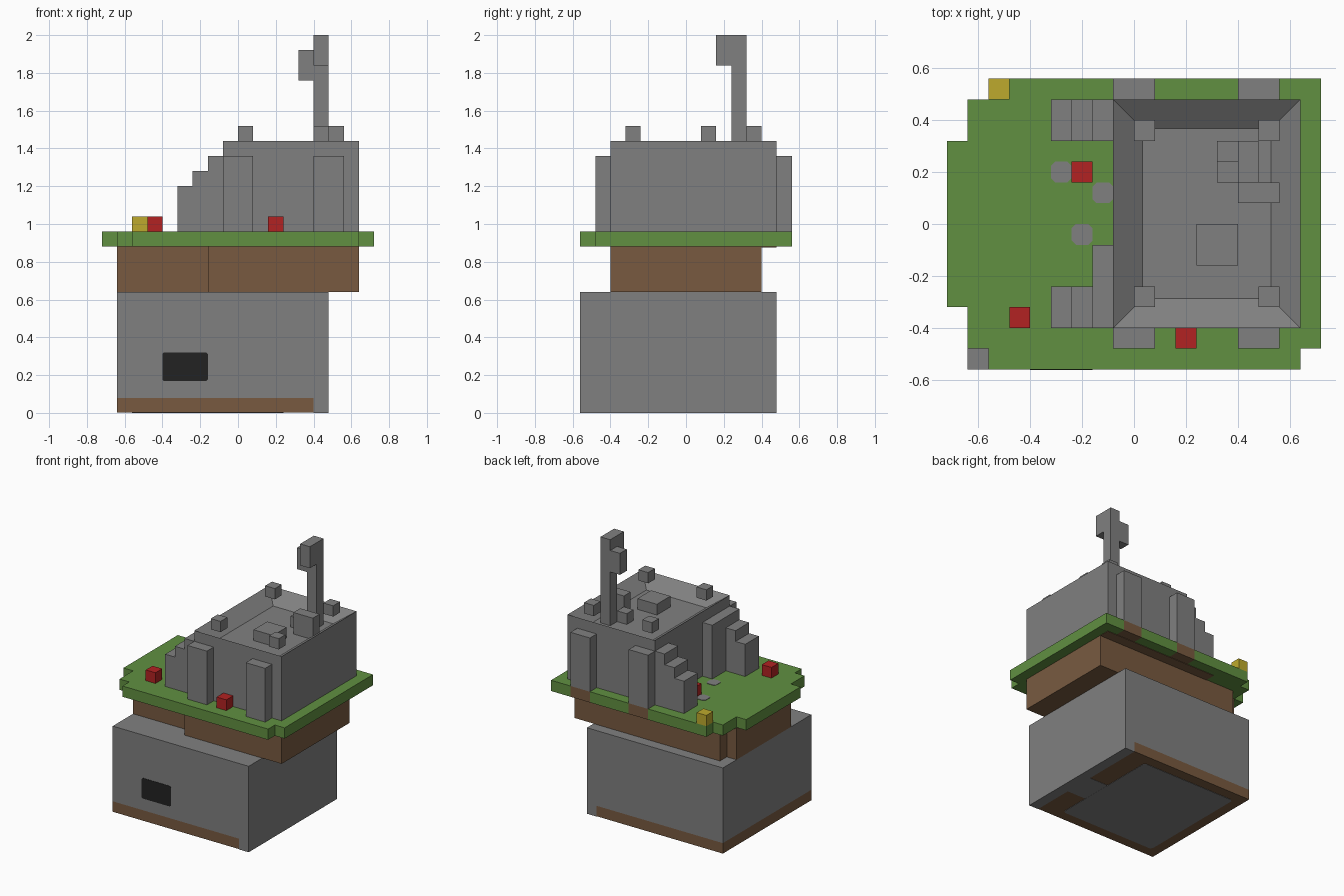
import bpy, bmesh
from mathutils import Vector

cube = bpy.data.objects.get("Cube")
if cube:
    bpy.data.objects.remove(cube, do_unlink=True)


def material(name, rgb):
    m = bpy.data.materials.new(name)
    m.use_nodes = True
    m.diffuse_color = (*rgb, 1)
    m.node_tree.nodes["Principled BSDF"].inputs["Base Color"].default_value = (*rgb, 1)
    return m


STONE = material("stone grey", (0.216, 0.216, 0.216))
GRASS = material("grass green", (0.119, 0.279, 0.053))
DIRT = material("dirt brown", (0.188, 0.102, 0.051))
RED = material("flower red", (0.445, 0.016, 0.016))
YELLOW = material("flower yellow", (0.515, 0.402, 0.026))
BLACK = material("opening black", (0.016, 0.016, 0.016))

U = 0.08  # one block


def prism(name, mat, points, lo, hi, axis="z"):
    """Extrude an outline, given in blocks, along z or y."""
    def place(a, b, h):
        return Vector((a, b, h) if axis == "z" else (a, h, b)) * U
    bm = bmesh.new()
    face = bm.faces.new([bm.verts.new(place(a, b, lo)) for a, b in points])
    new = bmesh.ops.extrude_face_region(bm, geom=[face])["geom"]
    verts = [g for g in new if isinstance(g, bmesh.types.BMVert)]
    bmesh.ops.translate(bm, verts=verts, vec=place(0, 0, hi - lo))
    bmesh.ops.recalc_face_normals(bm, faces=bm.faces)
    return finish(name, mat, bm)


def finish(name, mat, bm):
    mesh = bpy.data.meshes.new(name)
    bm.to_mesh(mesh)
    bm.free()
    mesh.materials.append(mat)
    obj = bpy.data.objects.new(name, mesh)
    bpy.context.collection.objects.link(obj)
    return obj


def box(name, mat, x, y, z):
    """Box from (low, high) block ranges."""
    return prism(name, mat, [(x[0], y[0]), (x[1], y[0]), (x[1], y[1]), (x[0], y[1])], *z)


def patch(name, mat, a, b, lo, hi, axis="z", c=0.2):
    """Thin plate with clipped corners."""
    pts = [(a[0] + c, b[0]), (a[1] - c, b[0]), (a[1], b[0] + c), (a[1], b[1] - c),
           (a[1] - c, b[1]), (a[0] + c, b[1]), (a[0], b[1] - c), (a[0], b[0] + c)]
    return prism(name, mat, pts, lo, hi, axis)


# Stone base with its dirt footing and underside
box("base_block", STONE, (-8, 6), (-7, 6), (1, 8))
box("base_footing", DIRT, (-8, 5), (-7, 6), (0.03, 1))
box("base_footing_edge", STONE, (5, 6), (-7, 6), (0, 1))
patch("underside_stone", STONE, (-7, 3), (-6, 5), 0, 0.1)
box("underside_gap", STONE, (2.9, 5), (-3, 0), (0.01, 0.1))
patch("base_opening", BLACK, (-5, -2), (2.1, 4), -7.03, -6.95, "y", 0.1)

# Dirt layer
prism("dirt_layer", DIRT, [(-8, -4), (-2, -4), (-2, -5), (8, -5), (8, 5), (-7, 5),
                           (-7, 4), (-8, 4)], 8, 11)

# Grass plate, notched at the rear pillar feet
prism("grass_plate", GRASS, [(-7, -7), (8, -7), (8, -6), (9, -6), (9, 7), (7, 7), (7, 6),
                             (5, 6), (5, 7), (1, 7), (1, 6), (-1, 6), (-1, 7), (-7, 7),
                             (-7, 6), (-8, 6), (-8, 4), (-9, 4), (-9, -4), (-8, -4),
                             (-8, -6), (-7, -6)], 11, 12)
box("dirt_under_wall", DIRT, (-4, 8), (4.5, 6), (10.96, 11.05))

# Castle keep with a sunken roof
bm = bmesh.new()
bmesh.ops.create_cube(bm, size=1)
for v in bm.verts:
    v.co = Vector((3.5 + 9 * v.co.x, 0.5 + 11 * v.co.y, 15 + 6 * v.co.z)) * U
roof = max(bm.faces, key=lambda f: f.calc_center_median().z)
bmesh.ops.inset_region(bm, faces=[roof], thickness=2 * U)
bmesh.ops.translate(bm, verts=roof.verts, vec=(0, 0, -U))
finish("castle_keep", STONE, bm)

# Stepped side wings
steps = [(-1, 12), (-1, 17), (-2, 17), (-2, 16), (-3, 16), (-3, 15), (-4, 15), (-4, 12)]
for side, y in (("front", -5), ("rear", 4)):
    prism(side + "_stepped_wing", STONE, steps, y, y + 2, "y")

# Wall pillars and their feet
for label, x in (("inner", -1), ("outer", 5)):
    box("front_pillar_" + label, STONE, (x, x + 2), (-6, -5), (12, 17))
    box("rear_pillar_" + label, STONE, (x, x + 2), (6, 7), (12, 17))
    box("rear_pillar_foot_" + label, DIRT, (x, x + 2), (6, 7), (11, 12))
box("gate_column", STONE, (-2, -1), (-3, -1), (12, 17))

# Roof details
for i, x in enumerate((0, 6)):
    for j, y in enumerate((-4, 4)):
        box(f"battlement_{i}{j}", STONE, (x, x + 1), (y, y + 1), (18, 19))
box("roof_hatch", STONE, (3, 5), (-2, 0), (17, 18))
box("roof_ledge", STONE, (5, 7), (1, 2), (17, 19))
box("mast_step", STONE, (4, 5), (2, 3), (17, 18))

# Mast and banner
box("mast", STONE, (5, 6), (3, 4), (17, 25))
box("banner_top", STONE, (5, 6), (2, 3), (23, 25))
box("banner_arm", STONE, (4, 5), (3, 4), (22, 24))

# Path stones and flowers
for i, (x, y) in enumerate([(-2, 1), (-4, 2), (-3, -1)]):
    patch(f"path_stone_{i}", STONE, (x, x + 1), (y, y + 1), 11.95, 12.04)
for name, mat, x, y in (("red_flower_a", RED, -6, -5), ("red_flower_b", RED, 2, -6),
                        ("red_flower_c", RED, -3, 2), ("yellow_flower", YELLOW, -7, 6)):
    box(name, mat, (x, x + 1), (y, y + 1), (12, 13))
